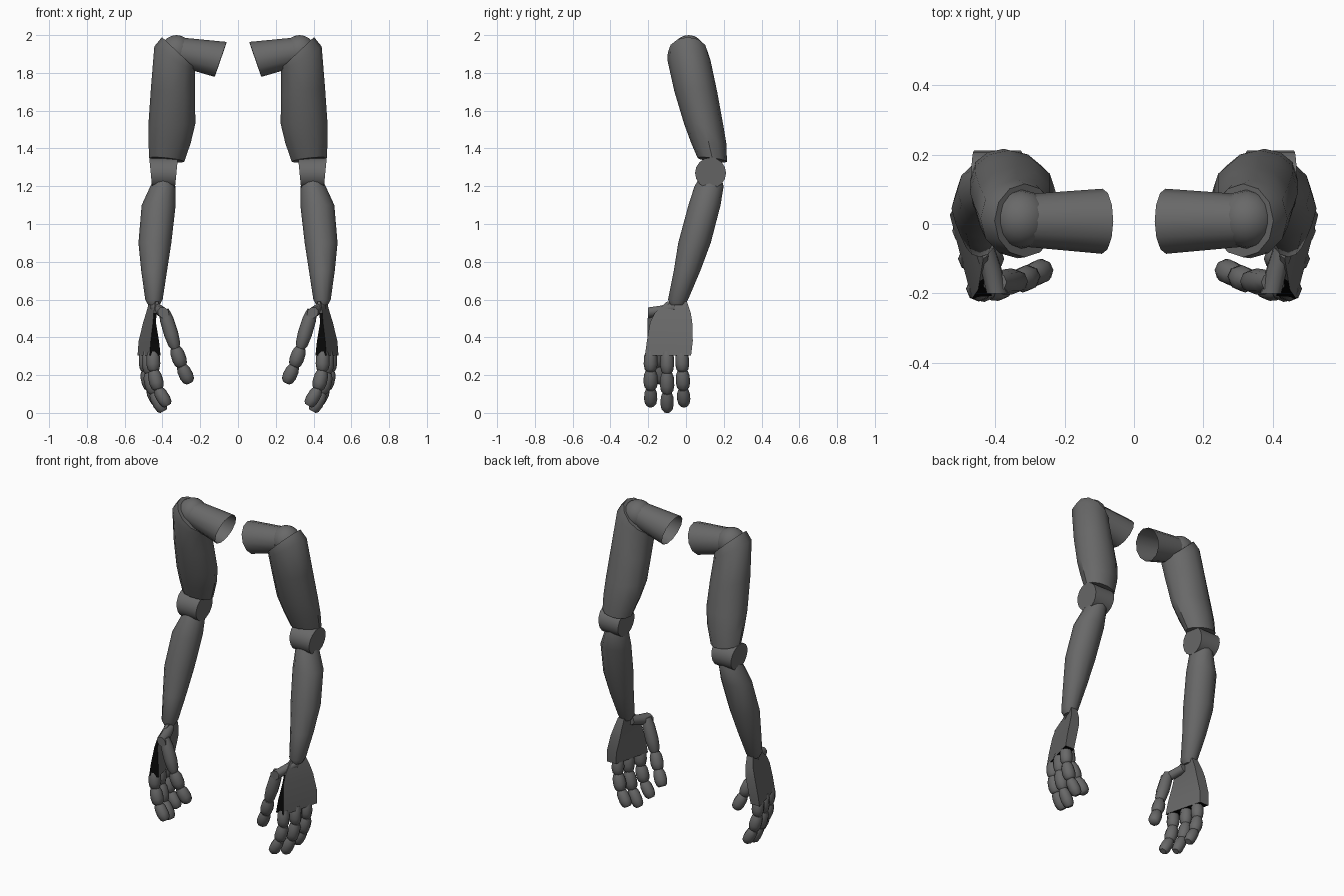
import bpy, bmesh, math
from mathutils import Vector as V

if "Cube" in bpy.data.objects:
    bpy.data.objects.remove(bpy.data.objects["Cube"])

grey = bpy.data.materials.new("dark_grey")
grey.diffuse_color = (0.14, 0.14, 0.14, 1)
grey.use_nodes = True
grey.node_tree.nodes["Principled BSDF"].inputs["Base Color"].default_value = grey.diffuse_color
black = bpy.data.materials.new("black")
black.diffuse_color = (0.002, 0.002, 0.002, 1)
black.use_nodes = True
black.node_tree.nodes["Principled BSDF"].inputs["Base Color"].default_value = black.diffuse_color


def finish(name, bm, angle=35):
    """Turn a bmesh into a mirrored, shaded object."""
    bmesh.ops.recalc_face_normals(bm, faces=bm.faces)
    me = bpy.data.meshes.new(name)
    bm.to_mesh(me)
    bm.free()
    me.materials.append(grey)
    ob = bpy.data.objects.new(name, me)
    bpy.context.collection.objects.link(ob)
    bpy.ops.object.select_all(action='DESELECT')
    ob.select_set(True)
    bpy.context.view_layer.objects.active = ob
    bpy.ops.object.shade_smooth_by_angle(angle=math.radians(angle))
    m = ob.modifiers.new("Mirror", 'MIRROR')
    m.use_mirror_merge = False
    return ob


def ring(c, u, v, n=12):
    c, u, v = V(c), V(u), V(v)
    return [c + u * math.cos(2 * math.pi * i / n) + v * math.sin(2 * math.pi * i / n)
            for i in range(n)]


def add_loft(bm, rings, start=True, end=True):
    rows = [[bm.verts.new(p) for p in r] for r in rings]
    n = len(rows[0])
    for a, b in zip(rows, rows[1:]):
        for i in range(n):
            j = (i + 1) % n
            bm.faces.new((a[i], a[j], b[j], b[i]))
    if start:
        bm.faces.new(rows[0])
    if end:
        bm.faces.new(rows[-1])


def add_tube(bm, a, b, stops, n=10, start=True, end=True):
    """Round tube from a to b; stops are (fraction, radius)."""
    a, b = V(a), V(b)
    d = (b - a).normalized()
    u = V((0, 1, 0)).cross(d).normalized()
    v = d.cross(u)
    add_loft(bm, [ring(a.lerp(b, t), u * r, v * r, n) for t, r in stops], start, end)


# shoulder stub, open at the inner end
bm = bmesh.new()
add_tube(bm, (0.10, 0.008, 1.873), (0.30, 0.01, 1.91), [(-0.04, 0.094), (1, 0.077)], 12, False, True)
for v in bm.verts:  # the inner end is cut at a slant
    if v.co.x < 0.2:
        v.co.x -= (v.co.z - 1.87) * 0.16
finish("shoulder_stub", bm, 50)

# shoulder ball
bm = bmesh.new()
bmesh.ops.create_uvsphere(bm, u_segments=14, v_segments=10, radius=0.085)
bmesh.ops.translate(bm, verts=bm.verts, vec=(0.326, 0.014, 1.915))
finish("shoulder_ball", bm, 50)

# upper arm with a slanted top
bm = bmesh.new()
add_loft(bm, [
    ring((0.315, 0.010, 1.907), (0.0875, 0, 0.0825), (0, 0.106, 0)),
    ring((0.336, 0.015, 1.870), (0.107, 0, 0.07), (0, 0.114, 0)),
    ring((0.344, 0.052, 1.70), (0.117, 0, 0.02), (0, 0.113, 0)),
    ring((0.350, 0.093, 1.53), (0.124, 0, 0), (0, 0.103, 0)),
    ring((0.362, 0.120, 1.43), (0.112, 0, 0), (0, 0.093, 0)),
    ring((0.377, 0.139, 1.34), (0.093, 0, 0.01), (0, 0.078, -0.01))])
finish("upper_arm", bm)

# elbow hinge, a cylinder lying across the arm
bm = bmesh.new()
add_loft(bm, [ring((x, 0.13, 1.27), (0, 0.082, 0), (k, 0, 0.082), 16)
              for x, k in ((0.326, -0.008), (0.462, 0.008))])
finish("elbow", bm)

# forearm
bm = bmesh.new()
add_loft(bm, [ring((x, y, z), (rx, 0, 0), (0, ry, 0)) for x, y, z, rx, ry in (
    (0.394, 0.130, 1.25, 0.045, 0.055),
    (0.398, 0.122, 1.20, 0.066, 0.077),
    (0.420, 0.098, 1.10, 0.090, 0.085),
    (0.440, 0.045, 0.90, 0.087, 0.086),
    (0.444, 0.005, 0.75, 0.068, 0.070),
    (0.445, -0.042, 0.60, 0.046, 0.053),
    (0.445, -0.045, 0.57, 0.030, 0.036))])
finish("forearm", bm)

# palm: four-cornered plate widening downwards, black front edge and underside
bm = bmesh.new()
add_loft(bm, [[(x, y, z) for x, y in pts] for z, pts in (
    (0.59, ((0.435, -0.10), (0.470, 0.005), (0.428, 0.005), (0.420, -0.09))),
    (0.53, ((0.446, -0.165), (0.486, 0.025), (0.432, 0.025), (0.430, -0.155))),
    (0.48, ((0.450, -0.19), (0.502, 0.033), (0.437, 0.033), (0.435, -0.18))),
    (0.38, ((0.462, -0.207), (0.526, 0.036), (0.46, 0.036), (0.418, -0.197))),
    (0.305, ((0.468, -0.217), (0.532, 0.027), (0.47, 0.027), (0.41, -0.207))))])
palm = finish("palm", bm, 20)
palm.data.materials.append(black)
for f in palm.data.polygons:
    front = f.normal.y < -0.6 and f.center.z < 0.51
    if front or f.normal.z < -0.8:
        f.material_index = 1


def digit(name, joints, radii):
    """Chain of bulging segments."""
    bm = bmesh.new()
    for a, b, r in zip(joints, joints[1:], radii):
        add_tube(bm, a, b, [(-0.05, r * 0.7), (0.2, r * 0.95), (0.6, r),
                            (0.88, r * 0.85), (1.0, r * 0.55)], 8)
    finish(name, bm, 50)


# three curled fingers
for name, x, y, dy, tip in (("front_finger", 0.450, -0.187, 0.0, 0.03),
                            ("middle_finger", 0.473, -0.100, 0.0, 0.0),
                            ("back_finger", 0.490, -0.022, 0.012, 0.03)):
    h = 0.32 - tip
    digit(name, [(x, y, 0.32),
                 (x - 0.003, y + dy * 0.3, 0.32 - h * 0.35),
                 (x - 0.028, y + dy * 0.6, 0.32 - h * 0.68),
                 (x - 0.078, y + dy, tip + 0.008)], (0.037, 0.038, 0.035))

# thumb and the knuckle joining it to the wrist
digit("thumb", [(0.390, -0.168, 0.535), (0.330, -0.165, 0.34),
                (0.297, -0.150, 0.245), (0.256, -0.130, 0.16)], (0.038, 0.038, 0.037))
bm = bmesh.new()
add_loft(bm, [ring(c, (0.030, 0, 0.012), (-0.008, 0, 0.028), 8) for c in (
    (0.435, -0.06, 0.56), (0.412, -0.13, 0.54), (0.395, -0.20, 0.53))])
finish("thumb_knuckle", bm, 50)
